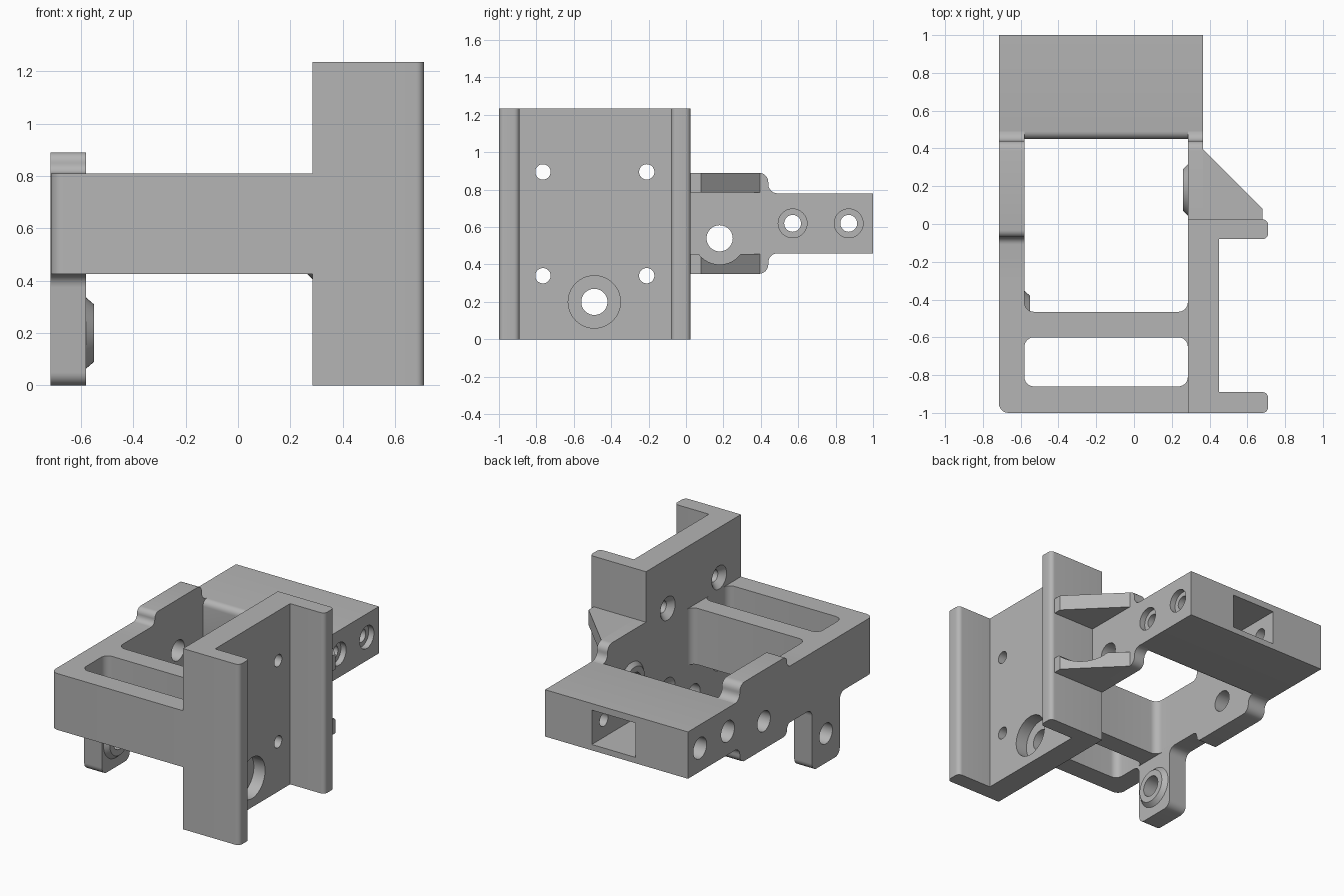
import bpy, bmesh, math
from mathutils import Matrix, Vector

cube = bpy.data.objects.get("Cube")
if cube:
    bpy.data.objects.remove(cube, do_unlink=True)

grey = bpy.data.materials.new("plain grey")
grey.use_nodes = True
COLOUR = (0.46, 0.46, 0.46, 1)
grey.diffuse_color = COLOUR
grey.node_tree.nodes["Principled BSDF"].inputs["Base Color"].default_value = COLOUR


def rounded(points, steps=6):
    """Outline from (u, v[, radius]) corners, with arcs at the right-angled ones."""
    out = []
    for i, p in enumerate(points):
        c = Vector(p[:2])
        if len(p) == 2:
            path = [c]
        else:
            a = (Vector(points[i - 1][:2]) - c).normalized() * p[2]
            b = (Vector(points[(i + 1) % len(points)][:2]) - c).normalized() * p[2]
            turns = [math.pi / 2 * k / steps for k in range(steps + 1)]
            path = [c + a * (1 - math.sin(t)) + b * (1 - math.cos(t)) for t in turns]
        for q in path:
            if not out or (q - out[-1]).length > 1e-4:
                out.append(q)
    if (out[0] - out[-1]).length < 1e-4:
        out.pop()
    return out


def finish(bm, name):
    bmesh.ops.recalc_face_normals(bm, faces=bm.faces)
    mesh = bpy.data.meshes.new(name)
    bm.to_mesh(mesh)
    bm.free()
    mesh.materials.append(grey)
    obj = bpy.data.objects.new(name, mesh)
    bpy.context.collection.objects.link(obj)
    return obj


def extrude(name, axis, points, lo, hi):
    """Extrude an outline along x (outline in y, z) or z (outline in x, y)."""
    place = (lambda p: (lo, p.x, p.y)) if axis == "x" else (lambda p: (p.x, p.y, lo))
    way = (hi - lo, 0, 0) if axis == "x" else (0, 0, hi - lo)
    bm = bmesh.new()
    face = bm.faces.new([bm.verts.new(place(p)) for p in rounded(points)])
    top = bmesh.ops.extrude_face_region(bm, geom=[face], use_keep_orig=True)["geom"]
    bmesh.ops.translate(bm, vec=way, verts=[v for v in top if isinstance(v, bmesh.types.BMVert)])
    return finish(bm, name)


def tube(name, y, z, x0, x1, r0, r1=None):
    """Cylinder or cone along x."""
    bm = bmesh.new()
    place = Matrix.Translation(((x0 + x1) / 2, y, z)) @ Matrix.Rotation(math.pi / 2, 4, "Y")
    bmesh.ops.create_cone(bm, cap_ends=True, segments=40, radius1=r0,
                          radius2=r0 if r1 is None else r1, depth=x1 - x0, matrix=place)
    return finish(bm, name)


def cut(obj, *cutters):
    for c in cutters:
        c.hide_render = True
        mod = obj.modifiers.new("cut", "BOOLEAN")
        mod.operation, mod.solver, mod.object = "DIFFERENCE", "EXACT", c
        bpy.context.view_layer.objects.active = obj
        bpy.ops.object.modifier_apply(modifier=mod.name)
        bpy.data.objects.remove(c, do_unlink=True)


def bore(y, z, r, x0=-1, x1=1):
    return tube("bore", y, z, x0, x1, r)


# Key planes shared by the parts
L, L_IN, R_IN, R_ARM = -0.715, -0.58, 0.285, 0.365
LOW, HIGH = 0.425, 0.81
PIVOT = (0.18, 0.54)
FOOT = (-0.49, 0.2)
parts = []

# Upright channel, open to the model's left
channel = extrude("channel", "z", [
    (R_IN, -1), (0.71, -1, 0.03), (0.71, -0.89, 0.03), (0.45, -0.89),
    (0.45, -0.08), (0.71, -0.08, 0.03), (0.71, 0.025, 0.03), (R_IN, 0.025)], 0, 1.235)
for y in (-0.765, -0.21):
    for z in (0.34, 0.895):
        cut(channel, bore(y, z, 0.041, 0.2, 0.6),
            tube("countersink", y, z, 0.275, 0.325, 0.09, 0.04))
cut(channel, bore(*FOOT, 0.07, 0.2, 0.6), bore(*FOOT, 0.14, R_ARM, 0.6))
parts.append(channel)

# Front frame with a rounded slot
frame = extrude("front_frame", "z", [
    (L, -1, 0.05), (0.3, -1), (0.3, -0.3), (R_IN, -0.3), (R_IN, -0.465, 0.05),
    (L_IN, -0.465, 0.05), (L_IN, -0.3), (L, -0.3)], LOW, HIGH)
cut(frame, extrude("slot", "z", [
    (L_IN, -0.86, 0.05), (R_IN, -0.86, 0.05), (R_IN, -0.6, 0.05), (L_IN, -0.6, 0.05)], 0, 1))
parts.append(frame)

# Foot below the frame, with a conical boss on its inner face
foot = extrude("foot", "x", [
    (-0.7, LOW + 0.02), (-0.7, LOW), (-0.64, LOW, 0.05), (-0.64, 0, 0.05), (-0.34, 0, 0.05),
    (-0.34, LOW, 0.05), (-0.28, LOW), (-0.28, LOW + 0.02)], L, L_IN)
foot_boss = tube("foot_boss", *FOOT, L_IN - 0.005, -0.55, 0.14, 0.11)
for part in (foot, foot_boss):
    cut(part, bore(*FOOT, 0.07))
    parts.append(part)

# Side arms stepping down to the back block
back_end = [(0.44, 0.89, 0.05), (0.44, 0.78, 0.05), (0.49, 0.78),
            (0.49, 0.46), (0.44, 0.46, 0.05), (0.44, 0.35, 0.05)]
left_arm = extrude("left_arm", "x", [
    (-0.3, LOW), (-0.3, HIGH), (-0.07, HIGH, 0.038), (-0.07, 0.89, 0.038), *back_end,
    (-0.07, 0.35, 0.036), (-0.07, LOW, 0.036)], L, L_IN)
right_arm = extrude("right_arm", "x", [(0.025, 0.35), (0.025, 0.89), *back_end], R_IN, R_ARM)
pivot_boss = tube("pivot_boss", *PIVOT, 0.26, R_IN + 0.005, 0.11, 0.14)
for part in (left_arm, right_arm, pivot_boss):
    cut(part, bore(*PIVOT, 0.07))
    parts.append(part)

# Gussets between the right arm and the channel
for name, z0, z1 in (("lower_gusset", 0.35, 0.455), ("upper_gusset", 0.785, 0.89)):
    gusset = extrude(name, "z", [
        (R_ARM, 0.025), (0.68, 0.025), (0.68, 0.08), (R_ARM, 0.395)], z0, z1)
    if name == "lower_gusset":
        cut(gusset, bore(*PIVOT, 0.14, 0.3, 0.9))
    parts.append(gusset)

# Back block with a window and two cross bores
block = extrude("back_block", "x", [
    (0.45, 0.46, 0.04), (0.45, 0.78, 0.04), (1, 0.78), (1, 0.46)], L, R_ARM)
cut(block, extrude("window", "z", [(-0.317, 0.3), (0.012, 0.3), (0.012, 1.1), (-0.317, 1.1)],
                   0.5, 0.735))
for y in (0.57, 0.87):
    cut(block, bore(y, 0.62, 0.045), bore(y, 0.62, 0.077, 0.325, 0.5),
        bore(y, 0.62, 0.072, -1, -0.58))
parts.append(block)

# Smooth the round surfaces, keep edges sharp
bpy.ops.object.select_all(action="DESELECT")
for part in parts:
    part.select_set(True)
bpy.context.view_layer.objects.active = channel
bpy.ops.object.shade_smooth_by_angle(angle=math.radians(30))
